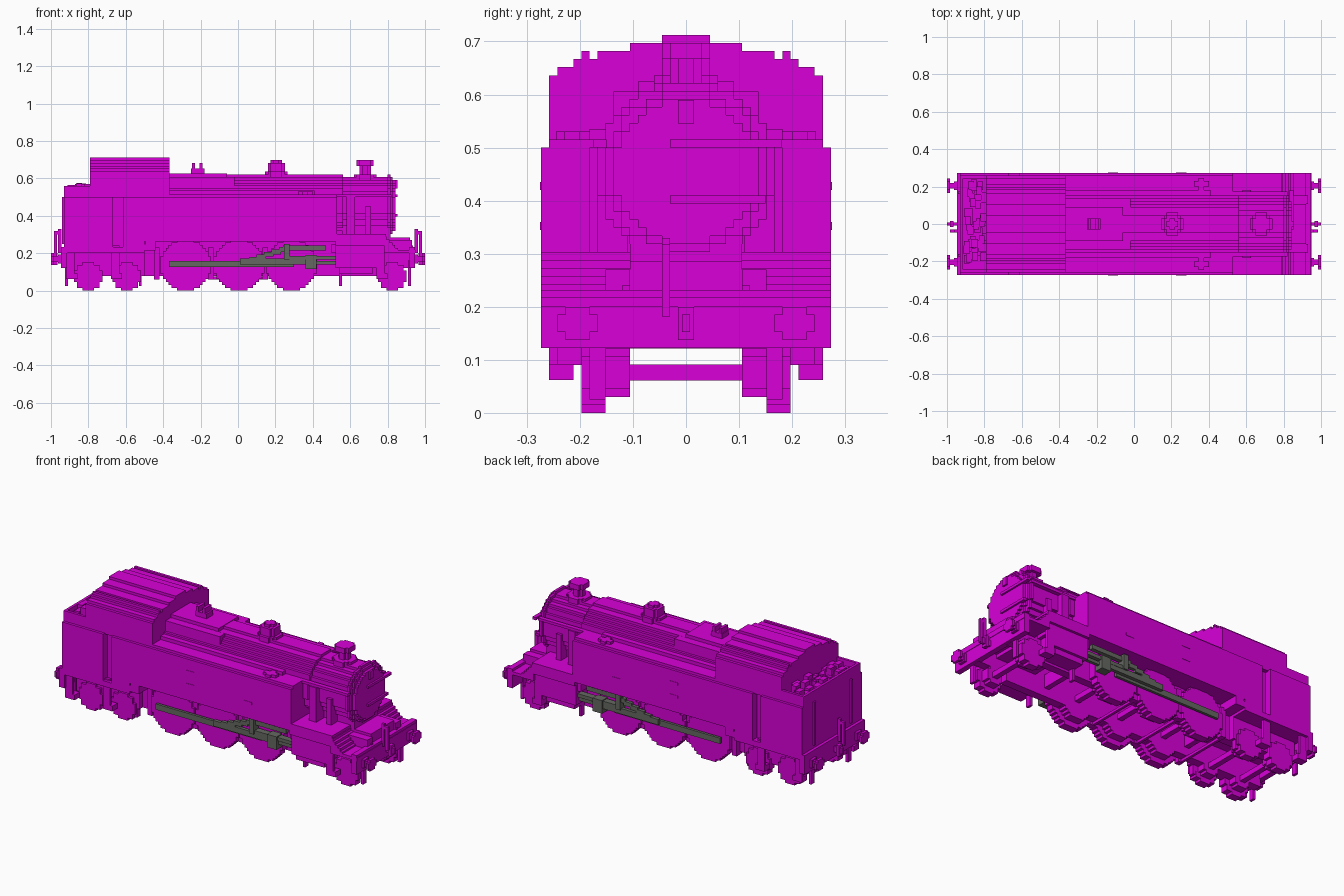
import bpy, bmesh, math, random

if bpy.data.objects.get("Cube"):
    bpy.data.objects.remove(bpy.data.objects["Cube"])
random.seed(4)
U = 1 / 66  # size of one block


def material(name, rgb):
    m = bpy.data.materials.new(name)
    m.use_nodes = True
    m.diffuse_color = (*rgb, 1)
    m.node_tree.nodes["Principled BSDF"].inputs["Base Color"].default_value = (*rgb, 1)
    return m


PAINT = material("magenta paint", (0.69, 0.0, 0.69))
STEEL = material("dark grey steel", (0.13, 0.14, 0.12))


def prism(name, outline, axis, a, b, mat=PAINT):
    """Extrude a flat outline along an axis from a to b."""
    place = {"x": lambda p, t: (t, p[0], p[1]),
             "y": lambda p, t: (p[0], t, p[1]),
             "z": lambda p, t: (p[0], p[1], t)}[axis]
    bm = bmesh.new()
    face = bm.faces.new([bm.verts.new(place(p, a)) for p in outline])
    new = bmesh.ops.extrude_face_region(bm, geom=[face])["geom"]
    shift = [p - q for p, q in zip(place((0, 0), b), place((0, 0), a))]
    bmesh.ops.translate(bm, vec=shift, verts=[v for v in new if isinstance(v, bmesh.types.BMVert)])
    bmesh.ops.recalc_face_normals(bm, faces=bm.faces)
    me = bpy.data.meshes.new(name)
    bm.to_mesh(me)
    bm.free()
    me.materials.append(mat)
    ob = bpy.data.objects.new(name, me)
    bpy.context.collection.objects.link(ob)


def box(name, x, y, z, mat=PAINT):
    prism(name, [(x[0], y[0]), (x[1], y[0]), (x[1], y[1]), (x[0], y[1])], "z", *z, mat)


def pair(name, x, y, z, mat=PAINT):
    """The same box on both sides of the engine."""
    box(name + "_near", x, (-y[1], -y[0]), z, mat)
    box(name + "_far", x, y, z, mat)


def disc(name, axis, centre, r, a, b):
    """A round part with a stepped, blocky edge."""
    n = round(r / U)
    right = []
    for j in range(-n, n):
        w = max(1, round(math.sqrt(n * n - (j + 0.5) ** 2))) * U
        right += [(w, j * U), (w, (j + 1) * U)]
    pts = right + [(-p, q) for p, q in reversed(right)]
    # drop the repeated corners of equal rows
    keep = [p for i, p in enumerate(pts)
            if not (pts[i - 1][0] == p[0] == pts[(i + 1) % len(pts)][0])]
    prism(name, [(p + centre[0], q + centre[1]) for p, q in keep], axis, a, b)


def arch(name, steps, base, a, b):
    """Stepped arch given as (half width, top) from the outside inwards."""
    half, z = [], base
    for w, top in steps:
        half += [(w, z), (w, top)]
        z = top
    prism(name, half + [(-w, t) for w, t in reversed(half)], "x", a, b)


# Boiler, smokebox and door
AXIS = (0, 0.455)
disc("boiler", "x", AXIS, 0.165, -0.37, 0.56)
disc("smokebox", "x", AXIS, 0.152, 0.54, 0.826)
for i, x in enumerate((0.15, 0.4, 0.545, 0.8)):
    disc(f"boiler_band_{i}", "x", AXIS, 0.167, x, x + U)
disc("smokebox_door", "x", AXIS, 0.137, 0.826, 0.842)
box("door_hinge_upper", (0.83, 0.852), (-0.03, 0.18), (0.50, 0.515))
box("door_hinge_lower", (0.83, 0.852), (-0.03, 0.15), (0.395, 0.41))
box("door_lamp_iron", (0.83, 0.852), (-0.015, 0.015), (0.545, 0.59))
box("firebox_top", (-0.37, -0.02), (-0.137, 0.137), (0.5, 0.606))
box("firebox_crown", (-0.37, -0.06), (-0.09, 0.09), (0.6, 0.625))
box("smokebox_saddle", (0.56, 0.815), (-0.106, 0.106), (0.18, 0.4))
pair("steam_pipe", (0.58, 0.625), (0.11, 0.182), (0.29, 0.5))
pair("side_pump", (0.68, 0.71), (0.11, 0.167), (0.29, 0.45))
pair("boiler_handrail", (0.5, 0.82), (0.15, 0.175), (0.5, 0.515))

# Chimney, dome and safety valves
for name, x, tiers in (
        ("chimney", 0.68, ((0.06, 0.58, 0.621), (0.03, 0.6, 0.68), (0.045, 0.667, 0.697))),
        ("dome", 0.205, ((0.06, 0.59, 0.636), (0.045, 0.62, 0.682), (0.03, 0.68, 0.697)))):
    for i, (r, lo, hi) in enumerate(tiers):
        disc(f"{name}_{i}", "z", (x, 0), r, lo, hi)
box("safety_valve_base", (-0.25, -0.18), (-0.03, 0.03), (0.6, 0.652))
for x in (-0.245, -0.205):
    box("safety_valve", (x, x + U), (-0.03, 0.03), (0.64, 0.682))

# Side tanks with lids and small fittings
pair("side_tank", (-0.37, 0.53), (0.1, 0.273), (0.29, 0.5))
pair("tank_top", (-0.37, 0.53), (0.1, 0.258), (0.49, 0.515))
pair("tank_inner_step", (-0.37, 0.41), (0.1, 0.182), (0.51, 0.535))
pair("tank_filler_long", (0.32, 0.40), (0.2, 0.23), (0.51, 0.53))
pair("tank_filler_wide", (0.345, 0.375), (0.182, 0.245), (0.51, 0.53))
for i, (x, z) in enumerate(((-0.14, 0.42), (-0.14, 0.345), (0.225, 0.345))):
    pair(f"tank_plate_{i}", (x, x + 0.055), (0.27, 0.275), (z, z + U))

# Cab, doorway and stepped roof
CX = (-0.79, -0.365)
pair("cab_front_side", (-0.6, -0.36), (0.0, 0.273), (0.29, 0.5))
pair("cab_front_skirt", (-0.6, -0.5), (0.0, 0.273), (0.215, 0.3))
pair("doorway_back", (-0.69, -0.59), (0.0, 0.235), (0.215, 0.51))
pair("door_post_rear", (-0.682, -0.667), (0.23, 0.273), (0.215, 0.5))
pair("door_post_front", (-0.615, -0.6), (0.23, 0.273), (0.215, 0.5))
ROOF = [(0.258, 0.636), (0.242, 0.652), (0.212, 0.667), (0.167, 0.682), (0.106, 0.697), (0.045, 0.712)]
arch("cab_and_roof", ROOF, 0.495, *CX)
pair("roof_rib", CX, (0.182, 0.197), (0.65, 0.682))

# Bunker with coal
pair("bunker_side", (-0.93, -0.667), (0.0, 0.273), (0.215, 0.5))
pair("bunker_wall", (-0.93, -0.77), (0.243, 0.258), (0.49, 0.56))
box("bunker_back", (-0.93, -0.915), (-0.258, 0.258), (0.49, 0.56))
for i in range(45):
    x, y = random.uniform(-0.915, -0.81), random.uniform(-0.235, 0.2)
    box(f"coal_{i}", (x, x + 2 * U), (y, y + 3 * U), (0.49, random.uniform(0.53, 0.575)))
pair("bunker_rear_rail", (-0.94, -0.925), (0.16, 0.175), (0.25, 0.5))

# Running plates, rising behind the cab and falling at the front
box("rear_floor", (-0.93, -0.5), (-0.273, 0.273), (0.2, 0.232))
for i in range(4):
    pair(f"plate_rise_{i}", (-0.51 + i * U, -0.44), (0.15, 0.273), (0.215 + i * U, 0.25 + i * U))
box("middle_floor", (-0.5, 0.53), (-0.273, 0.273), (0.262, 0.295))
box("front_floor", (0.52, 0.79), (-0.273, 0.273), (0.24, 0.303))
for i in range(5):
    box(f"plate_drop_{i}", (0.78, 0.795 + i * U), (-0.273, 0.273), (0.2, 0.288 - i * U))
box("front_platform", (0.82, 0.95), (-0.273, 0.273), (0.2, 0.218))
box("front_frame_box", (0.81, 0.92), (-0.106, 0.106), (0.2, 0.285))
pair("platform_bracket", (0.86, 0.935), (0.106, 0.121), (0.21, 0.24))

# Frames and cross members
pair("main_frame", (-0.92, 0.93), (0.106, 0.152), (0.12, 0.27))
pair("lower_frame", (-0.92, 0.75), (0.106, 0.152), (0.077, 0.125))
for i, x in enumerate((-0.45, 0.47)):
    box(f"frame_stretcher_{i}", (x, x + 2 * U), (-0.13, 0.13), (0.125, 0.2))
for i, x in enumerate((-0.45, -0.16, 0.13)):
    box(f"brake_beam_{i}", (x, x + U), (-0.18, 0.18), (0.062, 0.077))
    pair(f"brake_hanger_{i}", (x, x + 2 * U), (0.15, 0.182), (0.06, 0.23))
pair("brake_rod", (-0.16, 0.16), (0.155, 0.17), (0.06, 0.075))
pair("bogie_frame", (-0.9, -0.5), (0.15, 0.182), (0.077, 0.21))

# Wheels and axles
WHEELS = [("rear_wheel", -0.8, 0.083), ("rear_wheel_b", -0.595, 0.083), ("driver", -0.28, 0.137),
          ("driver_b", 0.005, 0.137), ("driver_c", 0.285, 0.137), ("front_wheel", 0.825, 0.083)]
for name, x, r in WHEELS:
    r = round(r / U) * U
    for s in (-1, 1):
        disc(f"{name}_tyre", "y", (x, r), r, s * 0.152, s * 0.197)
        disc(f"{name}_inner", "y", (x, r), r - 2 * U, s * 0.106, s * 0.152)
    box(f"{name}_axle", (x - U, x + U), (-0.12, 0.12), (r - U, r + U))

# Cylinders, footsteps and guard irons
pair("cylinder", (0.52, 0.74), (0.14, 0.258), (0.122, 0.25))
pair("cylinder_bottom", (0.54, 0.72), (0.15, 0.242), (0.09, 0.125))
pair("valve_chest", (0.5, 0.76), (0.15, 0.242), (0.2, 0.25))
for i, x in enumerate((-0.68, 0.74, -0.92)):
    pair(f"footstep_hanger_{i}", (x, x + 3 * U), (0.242, 0.258), (0.062, 0.24))
    pair(f"footstep_{i}", (x, x + 4 * U), (0.212, 0.258), (0.062, 0.092))
for i, x in enumerate((-0.925, -0.53, 0.54, 0.91)):
    pair(f"guard_iron_{i}", (x, x + U), (0.152, 0.182), (0.025, 0.16))

# Rods and valve gear
pair("coupling_rod", (-0.37, 0.3), (0.205, 0.22), (0.125, 0.158), STEEL)
pair("connecting_rod", (0.01, 0.4), (0.22, 0.24), (0.14, 0.172), STEEL)
pair("slide_bar", (0.25, 0.53), (0.205, 0.242), (0.165, 0.185), STEEL)
pair("piston_rod", (0.36, 0.53), (0.212, 0.23), (0.14, 0.158), STEEL)
pair("crosshead", (0.36, 0.42), (0.2, 0.25), (0.115, 0.19), STEEL)
pair("radius_rod", (0.24, 0.47), (0.212, 0.235), (0.215, 0.24), STEEL)
pair("expansion_link", (0.245, 0.275), (0.205, 0.25), (0.165, 0.25), STEEL)
for i in range(5):
    pair(f"return_crank_{i}", (0.06 + i * 0.04, 0.11 + i * 0.04), (0.22, 0.24),
         (0.155 + i * 0.013, 0.18 + i * 0.013), STEEL)

# Buffer beams, buffers, hooks and hoses at both ends
for end, s in (("rear", -1), ("front", 1)):
    def span(a, b):
        return (s * a, s * b) if s > 0 else (s * b, s * a)
    box(f"{end}_buffer_beam", span(0.915, 0.947), (-0.273, 0.273), (0.122, 0.232))
    pair(f"{end}_buffer_shank", span(0.94, 0.99), (0.19, 0.22), (0.152, 0.185))
    pair(f"{end}_buffer_collar", span(0.94, 0.962), (0.182, 0.227), (0.145, 0.192))
    pair(f"{end}_buffer_head_wide", span(0.985, 1), (0.167, 0.242), (0.152, 0.185))
    pair(f"{end}_buffer_head_tall", span(0.985, 1), (0.182, 0.227), (0.137, 0.2))
    box(f"{end}_hook", span(0.94, 1.0), (-U / 2, U / 2), (0.152, 0.185))
    box(f"{end}_chain", span(0.965, 0.985), (-U, U), (0.137, 0.2))
    box(f"{end}_hose_riser", span(0.945, 0.962), (-0.045, -0.03), (0.2, 0.33))
    box(f"{end}_hose_bend", span(0.945, 0.985), (-0.045, -0.03), (0.3, 0.318))
    box(f"{end}_hose_drop", span(0.968, 0.985), (-0.045, -0.03), (0.182, 0.31))
